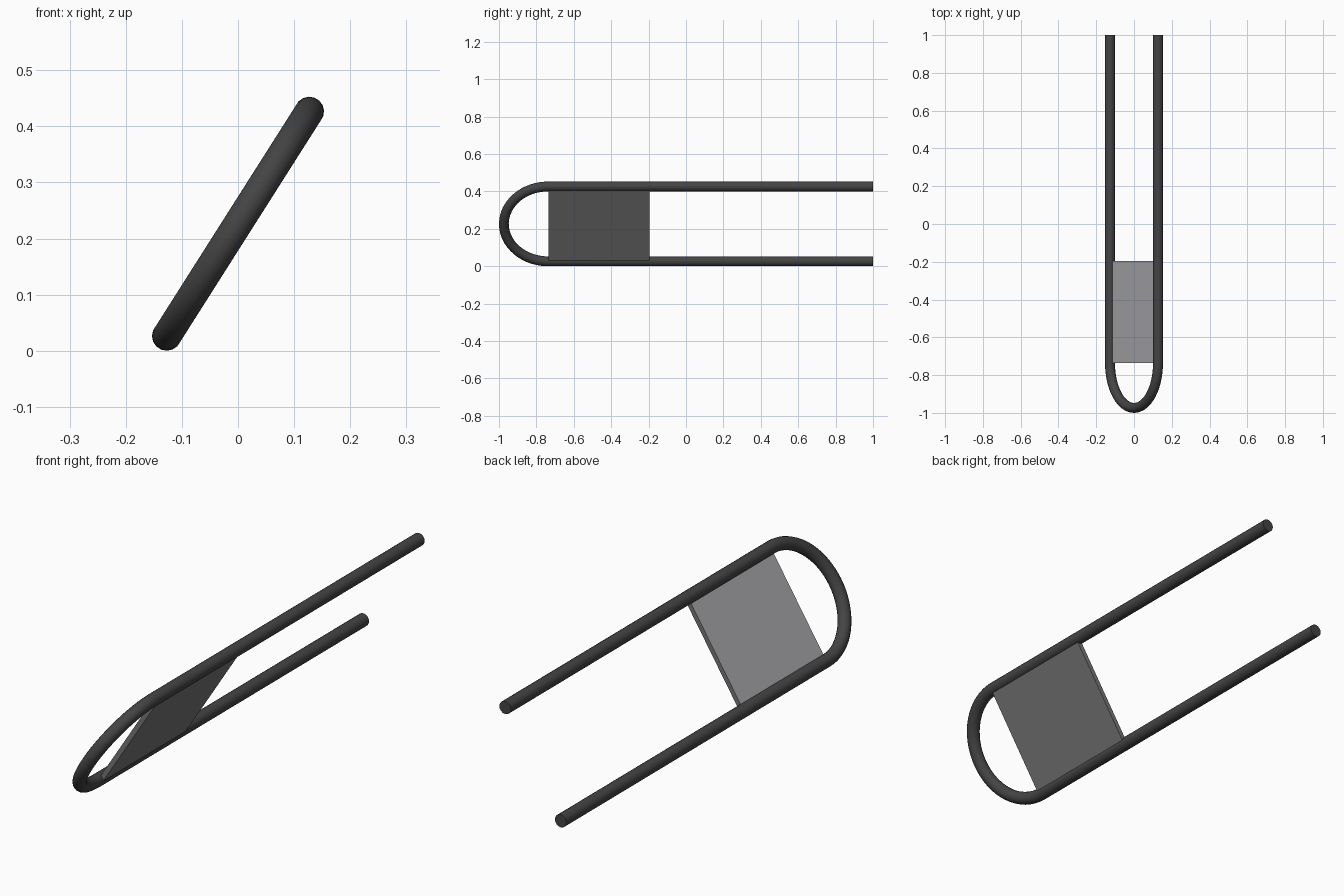
import bpy, bmesh, math
from mathutils import Vector

if "Cube" in bpy.data.objects:
    bpy.data.objects.remove(bpy.data.objects["Cube"])

R = 0.0263                      # tube radius
HALF = 0.237                    # half spacing of the rails
BEND_Y = -1 + R + HALF          # centre of the round end
CENTRE = Vector((0, 0, 0.2265))
U = Vector((0.127, 0, 0.200)).normalized()   # direction across the frame
N = Vector((U.z, 0, -U.x))                   # underside direction


def material(name, rgb):
    m = bpy.data.materials.new(name)
    m.diffuse_color = (*rgb, 1)
    m.use_nodes = True
    m.node_tree.nodes["Principled BSDF"].inputs["Base Color"].default_value = m.diffuse_color
    return m


def at(s, y, h=0.0):
    """Point in the tilted plane: across, along, below."""
    return CENTRE + U * s + N * h + Vector((0, y, 0))


dark = material("dark tube", (0.058, 0.058, 0.058))
light_grey = material("light grey", (0.43, 0.43, 0.45))
mid_grey = material("mid grey", (0.18, 0.18, 0.18))

# U-shaped tube: two straight rails joined by a half circle
path = [at(-HALF, 1)]
for i in range(33):
    a = math.pi * i / 32
    path.append(at(-HALF * math.cos(a), BEND_Y - HALF * math.sin(a)))
path.append(at(HALF, 1))

curve = bpy.data.curves.new("tube_frame", "CURVE")
curve.dimensions = "3D"
curve.bevel_depth = R
curve.bevel_resolution = 6
curve.use_fill_caps = True
spline = curve.splines.new("POLY")
spline.points.add(len(path) - 1)
for p, co in zip(spline.points, path):
    p.co = (*co, 1)
curve.materials.append(dark)
frame = bpy.data.objects.new("tube_frame", curve)
bpy.context.collection.objects.link(frame)
bpy.context.view_layer.objects.active = frame
frame.select_set(True)
bpy.ops.object.convert(target="MESH")
bpy.ops.object.shade_smooth_by_angle(angle=math.radians(40))

# Flat panel between the rails, lighter on its upper face
bm = bmesh.new()
w = HALF - 0.012
bottom = [bm.verts.new(at(s, y, 0.02)) for s, y in
          ((-w, -0.735), (w, -0.735), (w, -0.195), (-w, -0.195))]
face = bm.faces.new(bottom)
new = bmesh.ops.extrude_face_region(bm, geom=[face])["geom"]
bmesh.ops.translate(bm, vec=-N * 0.02,
                    verts=[v for v in new if isinstance(v, bmesh.types.BMVert)])
bmesh.ops.recalc_face_normals(bm, faces=bm.faces)
for f in bm.faces:
    f.material_index = 0 if f.normal.dot(N) < -0.5 else 1
mesh = bpy.data.meshes.new("panel")
bm.to_mesh(mesh)
bm.free()
mesh.materials.append(light_grey)
mesh.materials.append(mid_grey)
bpy.context.collection.objects.link(bpy.data.objects.new("panel", mesh))
